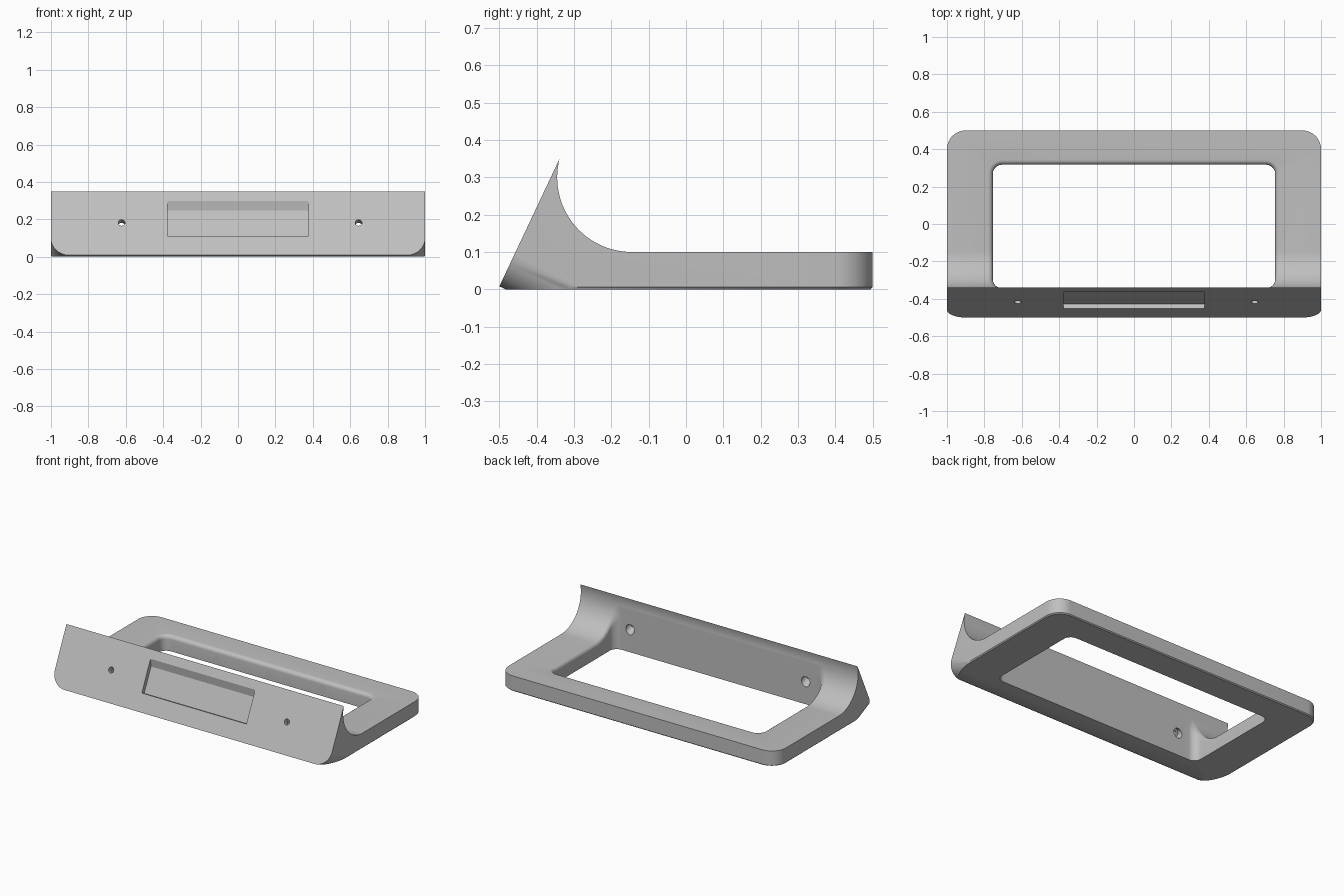
import bpy, math
from mathutils import Vector, Matrix

cube = bpy.data.objects.get("Cube")
if cube:
    bpy.data.objects.remove(cube, do_unlink=True)

grey = bpy.data.materials.new("plain_grey")
grey.use_nodes = True
color = (0.52, 0.52, 0.52, 1)
grey.diffuse_color = color
grey.node_tree.nodes["Principled BSDF"].inputs["Base Color"].default_value = color

# Slanted front: lower edge, upward direction and outward normal
FOOT = Vector((0, -0.5, 0.008))
TIP = Vector((0, -0.34, 0.35))
UP = (TIP - FOOT).normalized()
OUT = Vector((0, -UP.z, UP.y))
# Concave sweep behind the front
ARC_Y, ARC_Z, ARC_R = -0.145, 0.3, 0.2


def loft(name, rings):
    """Closed solid through rings of equal point count."""
    n = len(rings[0])
    verts = [p for ring in rings for p in ring]
    faces = [list(range(n))[::-1], list(range(len(verts) - n, len(verts)))]
    for k in range(len(rings) - 1):
        for i in range(n):
            j = (i + 1) % n
            faces.append([k * n + i, k * n + j, (k + 1) * n + j, (k + 1) * n + i])
    mesh = bpy.data.meshes.new(name)
    mesh.from_pydata(verts, [], faces)
    mesh.materials.append(grey)
    ob = bpy.data.objects.new(name, mesh)
    bpy.context.collection.objects.link(ob)
    return ob


def extrude_x(name, outline, x0, x1):
    return loft(name, [[(x, y, z) for y, z in outline] for x in (x0, x1)])


def rounded(half, y0, y1, r_front, r_back, fill=1, steps=12):
    """Counter-clockwise rounded rectangle with subdivided straight sides."""
    pts = []
    for sx, y, r, start in ((1, y0, r_front, -90), (1, y1, r_back, 0),
                            (-1, y1, r_back, 90), (-1, y0, r_front, 180)):
        cx, cy = sx * (half - r), y + (r if y == y0 else -r)
        for i in range(steps + 1):
            a = math.radians(start + 90 * i / steps)
            pts.append(Vector((cx + r * math.cos(a), cy + r * math.sin(a))))
    out = []
    for i, p in enumerate(pts):
        q = pts[(i + 1) % len(pts)]
        parts = fill if i % (steps + 1) == steps else 1
        out += [p.lerp(q, t / parts) for t in range(parts)]
    return out


def cut(target, tool, operation="DIFFERENCE"):
    mod = target.modifiers.new("cut", "BOOLEAN")
    mod.object, mod.operation, mod.solver = tool, operation, "EXACT"
    bpy.context.view_layer.objects.active = target
    bpy.ops.object.modifier_apply(modifier=mod.name)
    bpy.data.objects.remove(tool, do_unlink=True)


# Body profile: slanted front, concave sweep, flat base
tip_angle = math.atan2(TIP.z - ARC_Z, TIP.y - ARC_Y) % (2 * math.pi)
profile = [(0.6, 0), (0.6, 0.1)]
for i in range(41):
    a = 1.5 * math.pi + (tip_angle - 1.5 * math.pi) * i / 40
    profile.append((ARC_Y + ARC_R * math.cos(a), ARC_Z + ARC_R * math.sin(a)))
profile += [(FOOT.y, FOOT.z), (-0.49, 0)]
body = extrude_x("display_frame", profile, -1.1, 1.1)

# Plan outline: rounded rear corners and a small chamfer underneath
rings = []
for z, inset in ((-0.01, 0.016), (0.006, 0), (0.6, 0)):
    rings.append([(p.x, p.y, z) for p in rounded(1 - inset, -0.8, 0.5 - inset, 0.1, 0.1)])
cut(body, loft("plan_tool", rings), "INTERSECT")

# Lower front corners rounded square to the slanted face
face = rounded(1.0005, 0, 1.2, 0.1, 0.1)
rings = [[FOOT + Vector((p.x, 0, 0)) + UP * p.y + OUT * d for p in face] for d in (-1.6, 0.2)]
cut(body, loft("corner_tool", rings), "INTERSECT")

# Central opening, its upper rim rounded along the flat and the sweep
FILLET = 0.025


def surface(y, depth):
    if y > ARC_Y:
        return 0.1 - depth
    return ARC_Z - math.sqrt(max((ARC_R + depth) ** 2 - (y - ARC_Y) ** 2, 0))


def opening(offset):
    return rounded(0.755 + offset, -0.344, 0.317 + offset, 0.05, 0.05 + offset, 30)


rings = [[(p.x, p.y, -0.1) for p in opening(0)]]
for i in range(7):
    a = math.pi / 2 * i / 6
    depth = FILLET * (1 - math.sin(a))
    rings.append([(p.x, p.y, surface(p.y, depth)) for p in opening(FILLET * (1 - math.cos(a)))])
rings.append([(p.x, p.y, ARC_Z) for p in opening(FILLET)])
cut(body, loft("opening_tool", rings))

# Recessed window in the slanted front
cut(body, extrude_x("recess_tool", [(-0.497, 0.131), (-0.4275, 0.0985), (-0.358, 0.247),
                                    (-0.363, 0.3), (-0.408, 0.321)], -0.377, 0.377))

# Screw holes, wider from behind
for x in (-0.622, 0.645):
    start = FOOT + UP * ((0.182 - FOOT.z) / UP.z) + Vector((x, 0, 0))
    for radius, near, far in ((0.018, 0.05, -0.2), (0.03, -0.04, -0.2)):
        circle = [2 * math.pi * i / 32 for i in range(32)]
        rings = [[start + OUT * d + Vector((radius * math.cos(a), 0, 0)) + UP * radius * math.sin(a)
                  for a in circle] for d in (far, near)]
        cut(body, loft("hole_tool", rings))

# Pointed cable channels under the rear bar
for x in (-0.375, 0, 0.375):
    house = [(-0.027, -0.05), (0.027, -0.05), (0.027, 0.03), (0, 0.057), (-0.027, 0.03)]
    cut(body, loft("channel_tool", [[(x + u, y, z) for u, z in house] for y in (0.25, 0.6)]))

# Smooth shading with sharp edges kept
bpy.ops.object.select_all(action="DESELECT")
body.select_set(True)
bpy.context.view_layer.objects.active = body
bpy.ops.object.shade_smooth_by_angle(angle=math.radians(30))
